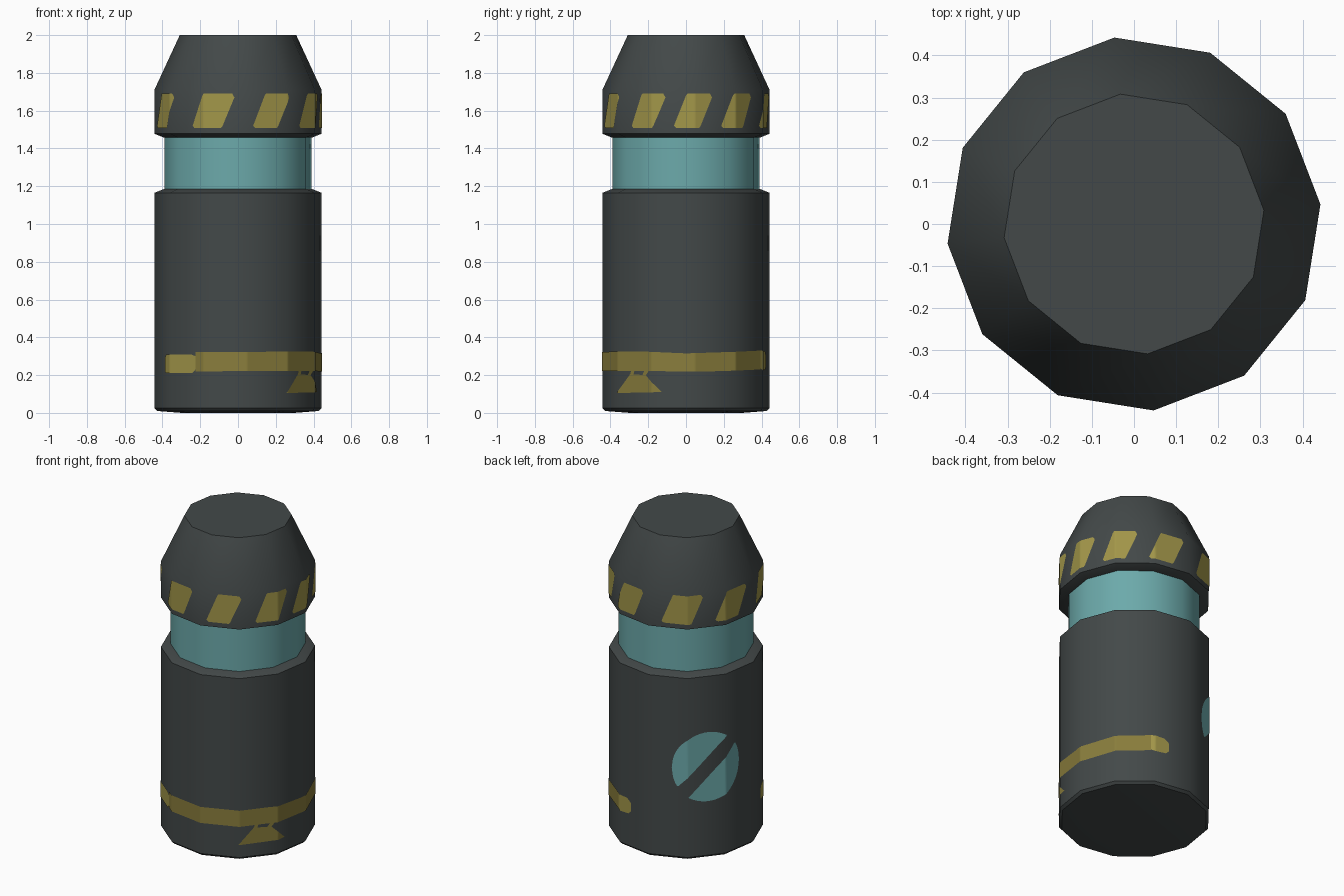
import bpy, bmesh, math

if "Cube" in bpy.data.objects:
    bpy.data.objects.remove(bpy.data.objects["Cube"])

SIDES, PHASE, R = 12, 6, 0.445


def material(name, rgb):
    m = bpy.data.materials.new(name)
    m.diffuse_color = (*rgb, 1)
    m.use_nodes = True
    m.node_tree.nodes["Principled BSDF"].inputs["Base Color"].default_value = m.diffuse_color
    return m


DARK = material("dark grey", (0.056, 0.066, 0.066))
TEAL = material("teal", (0.150, 0.400, 0.405))
YELLOW = material("yellow", (0.360, 0.305, 0.066))
OCHRE = material("dull yellow", (0.250, 0.205, 0.045))


def finish(bm, name, mat):
    me = bpy.data.meshes.new(name)
    bm.to_mesh(me)
    bm.free()
    ob = bpy.data.objects.new(name, me)
    bpy.context.collection.objects.link(ob)
    me.materials.append(mat)
    bpy.ops.object.select_all(action='DESELECT')
    ob.select_set(True)
    bpy.context.view_layer.objects.active = ob
    bpy.ops.object.shade_smooth_by_angle(angle=math.radians(38))
    return ob


def polar(r, az, z):
    """Azimuth is measured from the front (-y) towards the right (+x)."""
    a = math.radians(az)
    return (r * math.sin(a), -r * math.cos(a), z)


def turned(name, profile, mat):
    """Twelve-sided turned part, closed flat at both ends."""
    bm = bmesh.new()
    rings = [[bm.verts.new(polar(r, PHASE + 360 / SIDES * i, z)) for i in range(SIDES)]
             for r, z in profile]
    for lo, hi in zip(rings, rings[1:]):
        for i in range(SIDES):
            j = (i + 1) % SIDES
            bm.faces.new((lo[i], lo[j], hi[j], hi[i]))
    bm.faces.new(rings[0][::-1])
    bm.faces.new(rings[-1])
    return finish(bm, name, mat)


def span(poly, a):
    """Lowest and highest z of an outline at azimuth a."""
    zs = []
    for (a0, z0), (a1, z1) in zip(poly, poly[1:] + poly[:1]):
        if min(a0, a1) <= a <= max(a0, a1):
            zs += [z0, z1] if a0 == a1 else [z0 + (z1 - z0) * (a - a0) / (a1 - a0)]
    return min(zs), max(zs)


def decal(name, poly, mat, lift=0.003):
    """Thin painted plate wrapped on the faceted wall, outline in (azimuth, z)."""
    left, right = min(p[0] for p in poly), max(p[0] for p in poly)
    cols = [left] + [a for a in range(math.ceil(left), math.floor(right) + 1)
                     if left < a < right] + [right]
    bm = bmesh.new()
    pairs = []
    for a in cols:
        half = 180 / SIDES
        off = math.radians((a - PHASE) % (2 * half) - half)
        r = (R + lift) * math.cos(math.radians(half)) / math.cos(off)
        pairs.append([bm.verts.new(polar(r, a, z)) for z in span(poly, a)])
    for p, q in zip(pairs, pairs[1:]):
        bm.faces.new((p[0], q[0], q[1], p[1]))
    bmesh.ops.remove_doubles(bm, verts=bm.verts, dist=1e-5)
    return finish(bm, name, mat)


# Main parts
turned("canister_body", [(0.30, 0.0), (0.43, 0.01), (R, 0.025), (R, 1.165), (0.395, 1.185)], DARK)
turned("glass_section", [(0.39, 1.17), (0.39, 1.475)], TEAL)
turned("cap", [(0.395, 1.458), (R, 1.478), (R, 1.71), (0.31, 2.0)], DARK)

# Slanted warning stripes round the cap: centre azimuth and half width
stripes = [(-18, 11), (24, 9), (62, 9), (95, 9), (129, 9),
           (166, 10), (212, 11.5), (253, 10.5), (296, 9.5)]
for n, (c, h) in enumerate(stripes):
    decal(f"cap_stripe_{n + 1}",
          [(c - h - 4.5, 1.52), (c - h - 3, 1.508), (c + h - 4.5, 1.508),
           (c + h + 4.5, 1.67), (c + h + 3, 1.69), (c - h + 4.5, 1.69)], YELLOW)

# Painted band low on the body with brighter rounded ends
decal("band", [(-31, 0.22), (60, 0.222), (100, 0.218), (153, 0.23),
               (153, 0.33), (90, 0.315), (60, 0.325), (-31, 0.322)], OCHRE)
decal("band_left_end", [(-63, 0.22), (-60, 0.21), (-34, 0.21), (-31, 0.23),
                        (-31, 0.30), (-35, 0.31), (-60, 0.31), (-63, 0.29)], YELLOW)
decal("band_right_end", [(153, 0.235), (156, 0.225), (165, 0.23), (168, 0.25),
                         (168, 0.30), (164, 0.325), (153, 0.33)], YELLOW)

# Flared patch hanging below the band
decal("patch", [(35, 0.105), (73, 0.11), (61, 0.20), (47, 0.205)], OCHRE)
decal("patch_left_leg", [(47, 0.203), (50, 0.204), (51, 0.225), (48, 0.225)], OCHRE)
decal("patch_right_leg", [(58, 0.20), (61, 0.20), (64, 0.225), (60, 0.225)], OCHRE)

# Round teal marking at the back, split by a plain diagonal gap
for n, start in enumerate((57, 237)):
    arc = [math.radians(start + 156 * i / 24) for i in range(25)]
    decal(f"round_marking_half_{n + 1}",
          [(232 + 28 * math.cos(t), 0.59 + 0.22 * math.sin(t)) for t in arc], TEAL)
